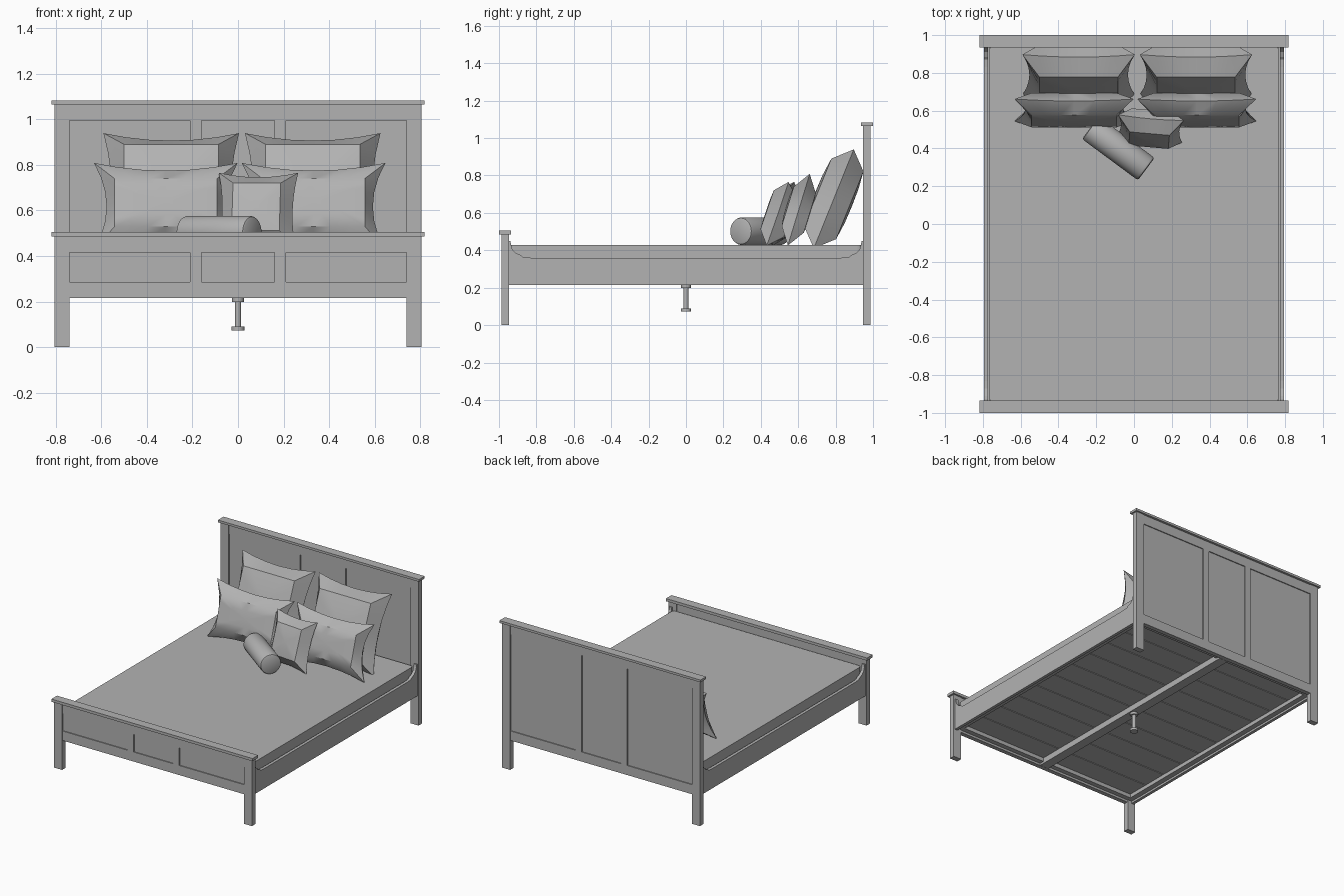
import bpy, bmesh, math
from mathutils import Vector

if "Cube" in bpy.data.objects:
    bpy.data.objects.remove(bpy.data.objects["Cube"])

grey = bpy.data.materials.new("plain_grey")
grey.diffuse_color = (0.45, 0.45, 0.45, 1)
grey.use_nodes = True
grey.node_tree.nodes["Principled BSDF"].inputs["Base Color"].default_value = grey.diffuse_color


def finish(name, bm, smooth=None):
    bmesh.ops.recalc_face_normals(bm, faces=bm.faces[:])
    me = bpy.data.meshes.new(name)
    bm.to_mesh(me)
    bm.free()
    me.materials.append(grey)
    ob = bpy.data.objects.new(name, me)
    bpy.context.collection.objects.link(ob)
    if smooth:
        bpy.ops.object.select_all(action='DESELECT')
        bpy.context.view_layer.objects.active = ob
        ob.select_set(True)
        bpy.ops.object.shade_smooth_by_angle(angle=math.radians(smooth))
    return ob


def box(name, x0, x1, y0, y1, z0, z1):
    bm = bmesh.new()
    bmesh.ops.create_cube(bm, size=1)
    for v in bm.verts:
        v.co = Vector(((x0 + x1) / 2 + v.co.x * (x1 - x0),
                       (y0 + y1) / 2 + v.co.y * (y1 - y0),
                       (z0 + z1) / 2 + v.co.z * (z1 - z0)))
    return finish(name, bm)


def lathe(name, profile, seg=32):
    """Closed turned solid around z from (radius, z) points."""
    bm = bmesh.new()
    rings = [[bm.verts.new((r * math.cos(2 * math.pi * i / seg),
                            r * math.sin(2 * math.pi * i / seg), z))
              for i in range(seg)] for r, z in profile]
    for a, b in zip(rings, rings[1:]):
        for i in range(seg):
            j = (i + 1) % seg
            bm.faces.new((a[i], a[j], b[j], b[i]))
    bm.faces.new(rings[0])
    bm.faces.new(rings[-1])
    return finish(name, bm, 35)


# Headboard and footboard: posts, cap, rails, stiles and recessed panels
def board(name, y, top, cap_top):
    for s, side in ((-1, "left"), (1, "right")):
        xs = sorted((s * 0.74, s * 0.805))
        box(f"{name}_post_{side}", *xs, y - 0.02, y + 0.02, 0, top)
        xs = sorted((s * 0.16, s * 0.21))
        box(f"{name}_stile_{side}", *xs, y - 0.016, y + 0.016, 0.285, top - 0.07)
    box(f"{name}_cap", -0.818, 0.818, y - 0.0325, y + 0.0325, top, cap_top)
    box(f"{name}_top_rail", -0.74, 0.74, y - 0.016, y + 0.016, top - 0.07, top)
    box(f"{name}_bottom_rail", -0.74, 0.74, y - 0.016, y + 0.016, 0.215, 0.285)
    box(f"{name}_panel", -0.74, 0.74, y - 0.009, y + 0.009, 0.28, top - 0.06)


board("headboard", 0.9675, 1.065, 1.082)
board("footboard", -0.9675, 0.485, 0.505)

# Side rails with upswept ends
half = [(0.83, 0.36), (0.87, 0.363), (0.885, 0.375), (0.91, 0.385), (0.928, 0.405),
        (0.936, 0.43), (0.938, 0.45), (0.947, 0.45), (0.947, 0.215)]
outline = half + [(-y, z) for y, z in reversed(half)]
for s, side in ((-1, "left"), (1, "right")):
    bm = bmesh.new()
    face = bm.faces.new([bm.verts.new((s * 0.773, y, z)) for y, z in outline])
    ext = bmesh.ops.extrude_face_region(bm, geom=[face])
    for v in ext["geom"]:
        if isinstance(v, bmesh.types.BMVert):
            v.co.x += s * 0.022
    finish(f"side_rail_{side}", bm)
    xs = sorted((s * 0.735, s * 0.773))
    box(f"slat_ledge_{side}", *xs, -0.945, 0.945, 0.23, 0.258)
for s, end in ((-1, "foot"), (1, "head")):
    ys = sorted((s * 0.915, s * 0.95))
    box(f"end_ledge_{end}", -0.735, 0.735, *ys, 0.23, 0.258)

# Slats, centre beam and centre leg
count, pitch = 10, 1.88 / 10
for i in range(count):
    y0 = -0.94 + i * pitch
    box(f"slat_{i + 1}", -0.765, 0.765, y0 + 0.003, y0 + pitch - 0.003, 0.258, 0.275)
box("centre_beam", -0.035, 0.035, -0.95, 0.95, 0.215, 0.258)
lathe("centre_leg", [(0.028, 0.073), (0.028, 0.09), (0.013, 0.09),
                     (0.013, 0.198), (0.026, 0.198), (0.026, 0.216)], 24)

# Mattress with slightly rounded upright corners
mattress = box("mattress", -0.766, 0.766, -0.943, 0.943, 0.27, 0.428)
bm = bmesh.new()
bm.from_mesh(mattress.data)
upright = [e for e in bm.edges if abs(e.verts[0].co.z - e.verts[1].co.z) > 0.1]
bmesh.ops.bevel(bm, geom=upright, offset=0.025, segments=4, profile=0.5, affect='EDGES')
bm.to_mesh(mattress.data)
bm.free()


# Cushions: pinched rim, sloping borders and softly domed faces
def cushion(name, loc, width, height, thick, inset, lean, turn=0, pinch=0.035):
    bm = bmesh.new()
    k = 6

    def ring(hw, hh, y, p):
        pts = []
        for side in range(4):
            for i in range(k):
                t = -1 + 2 * i / k
                b = 1 - p * (1 - t * t)
                x, z = ((t, -b), (b, t), (-t, b), (-b, -t))[side]
                pts.append(bm.verts.new((x * hw, y, z * hh)))
        return pts

    hw, hh = width / 2, height / 2
    rim = ring(hw, hh, 0, pinch / min(hw, hh))
    for s in (-1, 1):
        loops = [rim, ring(hw - inset, hh - inset, s * thick * 0.88, 0),
                 ring((hw - inset) * 0.5, (hh - inset) * 0.5, s * thick * 0.98, 0)]
        for a, b in zip(loops, loops[1:]):
            for i in range(4 * k):
                j = (i + 1) % (4 * k)
                bm.faces.new((a[i], a[j], b[j], b[i]))
        mid = bm.verts.new((0, s * thick, 0))
        for i in range(4 * k):
            bm.faces.new((loops[-1][i], loops[-1][(i + 1) % (4 * k)], mid))
    ob = finish(name, bm, 40)
    ob.location = loc
    ob.rotation_euler = (-math.radians(lean), 0, math.radians(turn))


for x, side in ((-0.293, "left"), (0.328, "right")):
    cushion(f"back_pillow_{side}", (x, 0.79, 0.675), 0.595, 0.57, 0.105, 0.09, 22)
for x, side in ((-0.317, "left"), (0.332, "right")):
    cushion(f"front_pillow_{side}", (x, 0.603, 0.617), 0.63, 0.4, 0.07, 0.09, 17)
cushion("small_cushion", (0.085, 0.505, 0.595), 0.35, 0.36, 0.075, 0.07, 19, -5, 0.02)

# Bolster lying across the mattress
bolster = lathe("bolster", [(0.062, -0.184), (0.07, -0.18), (0.074, -0.17),
                            (0.074, 0.17), (0.07, 0.18), (0.062, 0.184)], 40)
bolster.location = (-0.083, 0.4, 0.502)
bolster.rotation_euler = (0, math.radians(90), math.radians(-36.5))
